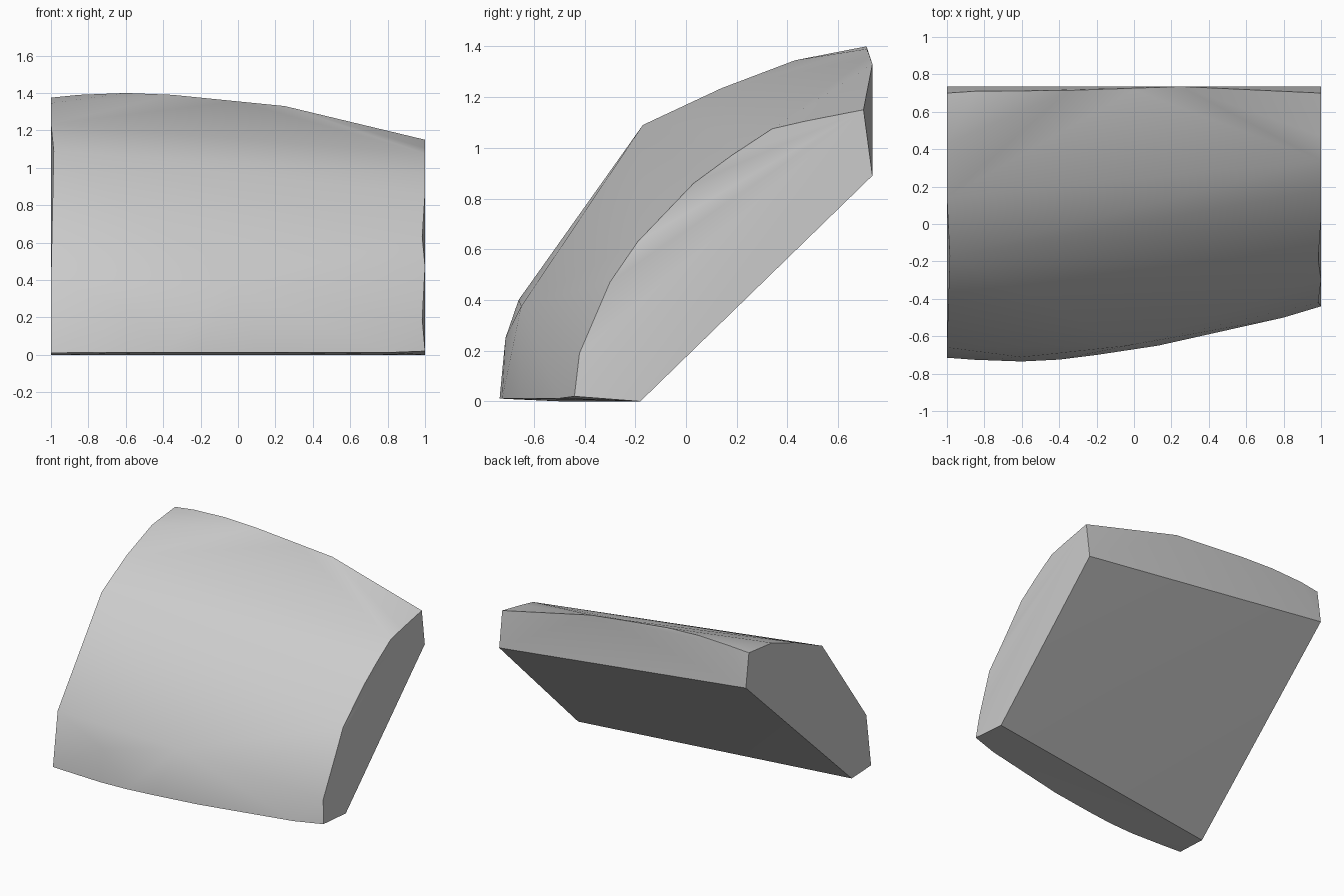
import bpy, bmesh, math
from mathutils import Vector

cube = bpy.data.objects.get("Cube")
if cube:
    bpy.data.objects.remove(cube, do_unlink=True)

# End outlines as (y, z): front foot up over the curved face to the back
right_end = [(-.44, .02), (-.42, .19), (-.30, .47), (-.19, .63), (.03, .86), (.18, .97),
             (.34, 1.075), (.47, 1.105), (.70, 1.15), (.735, .89), (-.18, 0)]
left_end = [(-.715, .01), (-.66, .40), (-.17, 1.09), (.14, 1.235), (.43, 1.345),
            (.70, 1.375), (.735, 1.13), (-.49, 0)]

# Bowed lower rim (x, y), bowed upper rim (x, y, z) and points on the curved face
lower_rim = [(-.85, -.726), (-.6, -.735), (-.4, -.725), (-.2, -.70), (.13, -.65), (.8, -.50)]
upper_rim = [(-.85, .71, 1.39), (-.6, .712, 1.4), (-.35, .714, 1.39), (0, .716, 1.355), (.25, .735, 1.33)]
face_points = [(-.6, -.712, .25), (-.03, -.65, .375)]

points = [(1, y, z) for y, z in right_end] + [(-1, y, z) for y, z in left_end]
points += [(x, y, .012) for x, y in lower_rim] + upper_rim + face_points

bm = bmesh.new()
for p in points:
    bm.verts.new(p)
hull = bmesh.ops.convex_hull(bm, input=bm.verts[:])
loose = [v for v in bm.verts if not v.link_faces]
bmesh.ops.delete(bm, geom=loose, context='VERTS')

# Slight dents along the two end edges
for dent in [(1, -.42, .19), (1, -.19, .63), (-1, -.17, 1.09)]:
    for v in bm.verts:
        if (v.co - Vector(dent)).length < .001:
            v.co.x *= .985
bmesh.ops.recalc_face_normals(bm, faces=bm.faces[:])

mesh = bpy.data.meshes.new("curved_slab")
bm.to_mesh(mesh)
bm.free()
slab = bpy.data.objects.new("curved_slab", mesh)
bpy.context.collection.objects.link(slab)

# Single plain grey
grey = bpy.data.materials.new("light_grey")
grey.use_nodes = True
colour = (.6, .6, .6, 1)
grey.diffuse_color = colour
grey.node_tree.nodes["Principled BSDF"].inputs["Base Color"].default_value = colour
mesh.materials.append(grey)

bpy.ops.object.select_all(action='DESELECT')
slab.select_set(True)
bpy.context.view_layer.objects.active = slab
bpy.ops.object.shade_smooth_by_angle(angle=math.radians(35))
